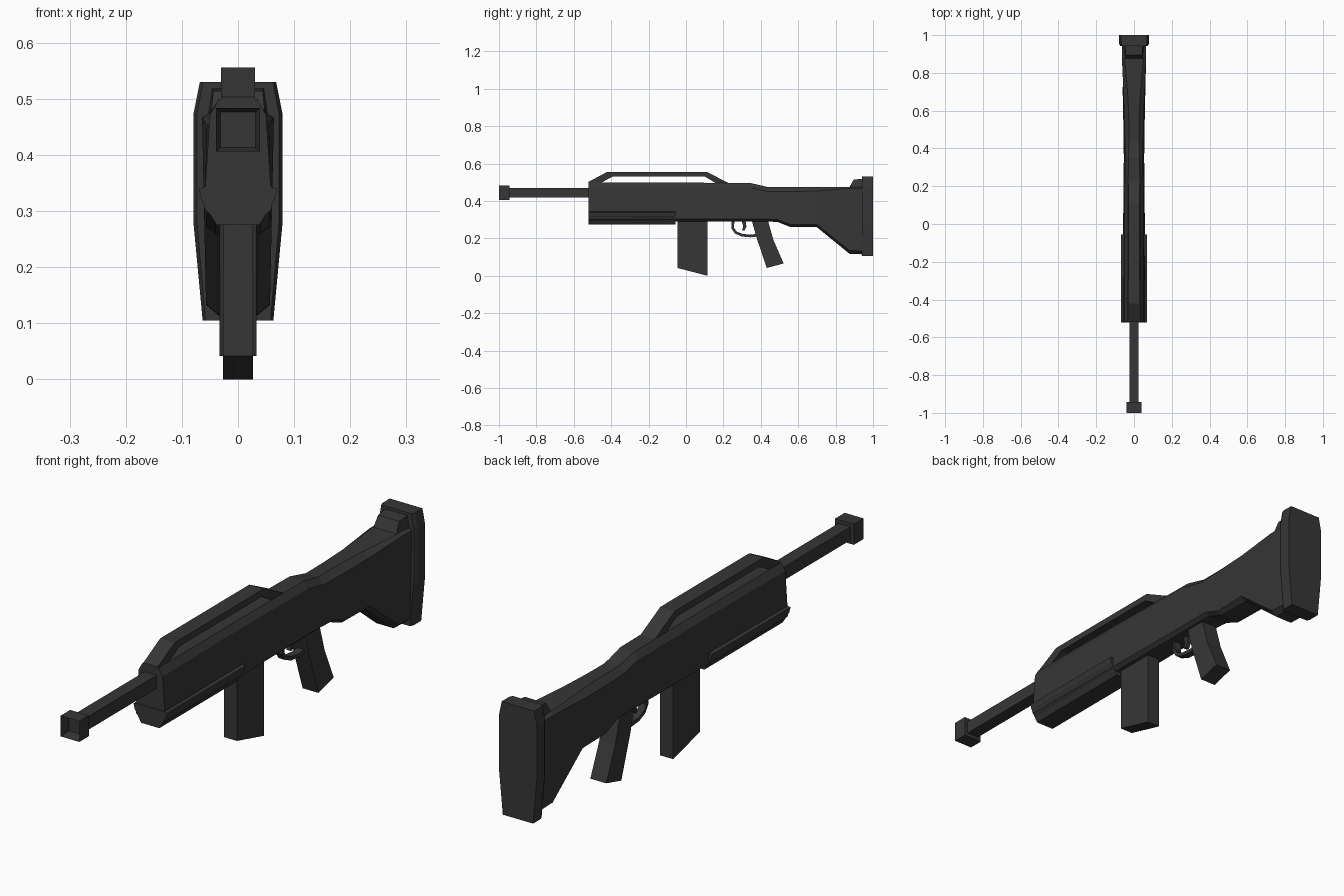
import bpy, bmesh, math

if "Cube" in bpy.data.objects:
    bpy.data.objects.remove(bpy.data.objects["Cube"])

mat = bpy.data.materials.new("dark grey metal")
mat.diffuse_color = (0.037, 0.037, 0.037, 1)
mat.use_nodes = True
mat.node_tree.nodes["Principled BSDF"].inputs["Base Color"].default_value = mat.diffuse_color


def finish(bm, name):
    bmesh.ops.recalc_face_normals(bm, faces=bm.faces)
    me = bpy.data.meshes.new(name)
    bm.to_mesh(me)
    bm.free()
    me.materials.append(mat)
    ob = bpy.data.objects.new(name, me)
    bpy.context.collection.objects.link(ob)
    return ob


def extrude_profile(name, pts, w):
    """Side outline in (y, z), given thickness from x = -w to w."""
    bm = bmesh.new()
    a = [bm.verts.new((-w, y, z)) for y, z in pts]
    b = [bm.verts.new((w, y, z)) for y, z in pts]
    n = len(pts)
    bm.faces.new(a)
    bm.faces.new(b[::-1])
    for i in range(n):
        bm.faces.new((a[i], a[(i + 1) % n], b[(i + 1) % n], b[i]))
    bmesh.ops.recalc_face_normals(bm, faces=bm.faces)
    bmesh.ops.triangulate(bm, faces=[f for f in bm.faces if len(f.verts) > 4])
    return finish(bm, name)


def loft(name, sections):
    """Sections: (y, right half outline [(x, z), ...] from bottom to top), mirrored in x."""
    bm = bmesh.new()
    rings = []
    for y, half in sections:
        full = half + [(-x, z) for x, z in reversed(half)]
        rings.append([bm.verts.new((x, y, z)) for x, z in full])
    for r, s in zip(rings, rings[1:]):
        n = len(r)
        for i in range(n):
            bm.faces.new((r[i], r[(i + 1) % n], s[(i + 1) % n], s[i]))
    bm.faces.new(rings[0])
    bm.faces.new(rings[-1])
    return finish(bm, name)


def square(w, zc=0.445):
    return [(w, zc - w), (w, zc + w)]


# barrel and hollow muzzle block
loft("barrel", [(-0.95, square(0.025)), (-0.5, square(0.025))])
muzzle = loft("muzzle", [(-1.0, square(0.039)), (-0.943, square(0.039))])
bm = bmesh.new()
bm.from_mesh(muzzle.data)
front = min(bm.faces, key=lambda f: f.calc_center_median().y)
bmesh.ops.inset_region(bm, faces=[front], thickness=0.011)
bmesh.ops.translate(bm, verts=front.verts, vec=(0, 0.04, 0))
bm.to_mesh(muzzle.data)
bm.free()

# receiver and stock: y, bottom z, lower edge z, upper edge z, top z, then half widths
stations = [
    (-0.52, 0.29, 0.305, 0.472, 0.500, 0.045, 0.061, 0.050, 0.034),
    (-0.05, 0.29, 0.303, 0.475, 0.499, 0.042, 0.058, 0.050, 0.032),
    (0.35, 0.29, 0.303, 0.470, 0.495, 0.040, 0.054, 0.048, 0.030),
    (0.44, 0.29, 0.303, 0.451, 0.474, 0.040, 0.055, 0.048, 0.026),
    (0.49, 0.288, 0.300, 0.450, 0.474, 0.040, 0.056, 0.050, 0.026),
    (0.56, 0.260, 0.274, 0.450, 0.474, 0.040, 0.057, 0.052, 0.027),
    (0.70, 0.260, 0.274, 0.454, 0.474, 0.038, 0.060, 0.056, 0.034),
    (0.875, 0.117, 0.135, 0.467, 0.475, 0.036, 0.057, 0.064, 0.050),
    (0.945, 0.115, 0.133, 0.467, 0.475, 0.036, 0.057, 0.064, 0.050)]
loft("receiver_and_stock",
     [(s[0], [(s[5 + i], s[1 + i]) for i in range(4)]) for s in stations])

# fore-end under the receiver
fore = [(0.038, 0.275), (0.065, 0.320), (0.070, 0.340), (0.058, 0.343)]
loft("fore_end", [(-0.522, fore), (-0.055, fore)])

# raised comb and butt pad
loft("stock_comb", [(0.875, [(0.050, 0.46), (0.048, 0.476)]),
                    (0.896, [(0.050, 0.46), (0.044, 0.514)]),
                    (0.945, [(0.055, 0.46), (0.046, 0.519)])])
pad = [(0.063, 0.105), (0.079, 0.275), (0.079, 0.475), (0.068, 0.530)]
loft("butt_pad", [(0.942, [(x * 0.92, z) for x, z in pad]),
                  (0.955, pad), (1.0, pad)])

# carrying handle
extrude_profile("carry_handle", [
    (-0.52, 0.495), (-0.52, 0.503), (-0.42, 0.556), (0.11, 0.556), (0.23, 0.495),
    (0.16, 0.495), (0.10, 0.531), (-0.39, 0.531), (-0.46, 0.495)], 0.030)

# magazine and grip
extrude_profile("magazine", [(-0.045, 0.31), (-0.045, 0.042), (0.115, 0.0), (0.115, 0.31)], 0.027)
extrude_profile("pistol_grip", [
    (0.348, 0.31), (0.356, 0.28), (0.38, 0.195), (0.432, 0.042),
    (0.522, 0.066), (0.468, 0.19), (0.442, 0.28), (0.435, 0.31)], 0.033)

# trigger guard: a thin bent strip
mid = [(0.252, 0.30), (0.250, 0.255), (0.265, 0.232), (0.30, 0.217), (0.345, 0.213), (0.39, 0.218)]
outer, inner = [], []
for i, (y, z) in enumerate(mid):
    p, q = mid[max(i - 1, 0)], mid[min(i + 1, len(mid) - 1)]
    d = math.hypot(q[0] - p[0], q[1] - p[1])
    ny, nz = -(q[1] - p[1]) / d * 0.007, (q[0] - p[0]) / d * 0.007
    outer.append((y - ny, z - nz))
    inner.append((y + ny, z + nz))
extrude_profile("trigger_guard", outer + inner[::-1], 0.014)

# curved trigger
extrude_profile("trigger", [
    (0.295, 0.30), (0.306, 0.265), (0.300, 0.244), (0.312, 0.242),
    (0.323, 0.262), (0.318, 0.30)], 0.008)
